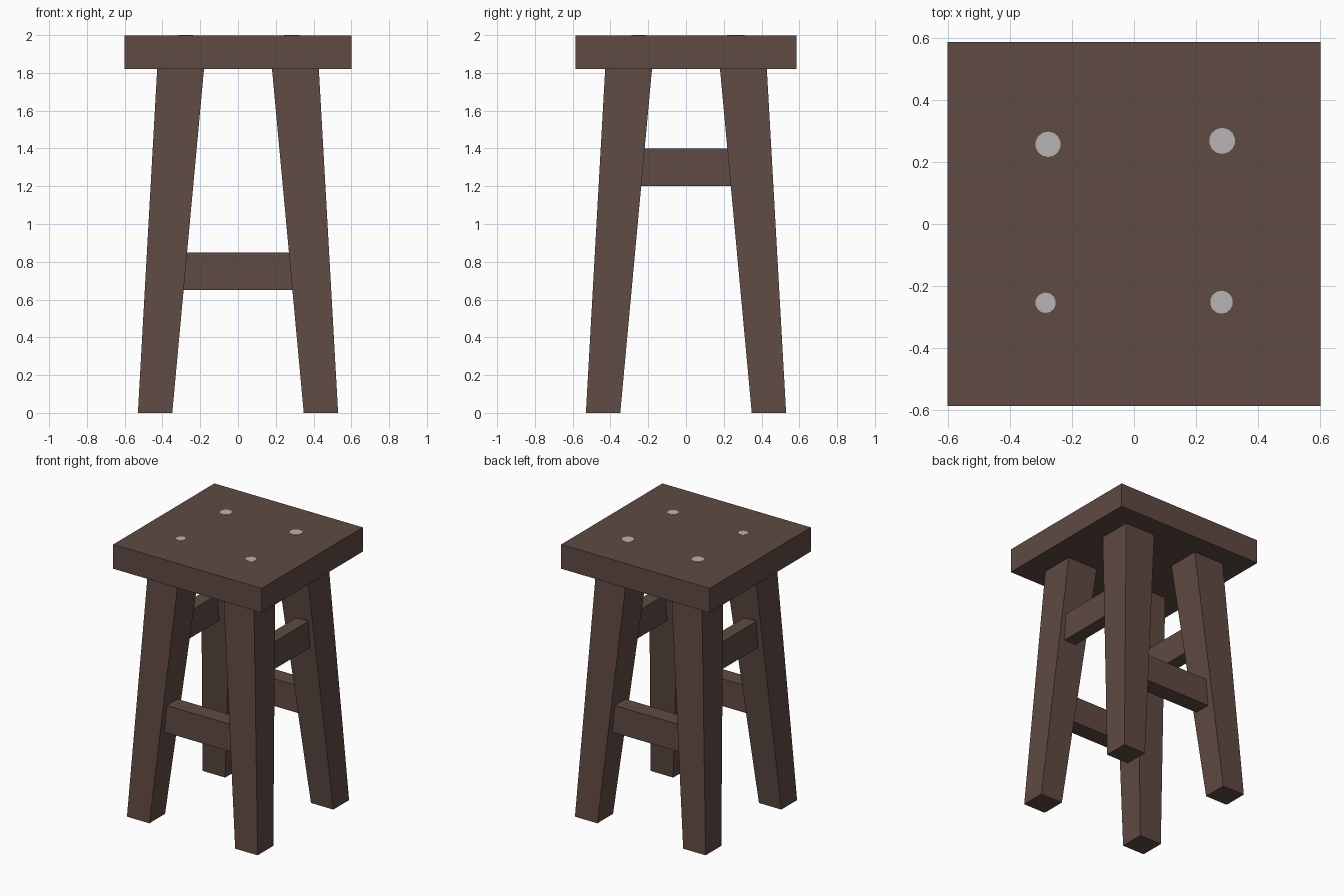
import bpy, bmesh, math

if "Cube" in bpy.data.objects:
    bpy.data.objects.remove(bpy.data.objects["Cube"])


def material(name, rgb):
    m = bpy.data.materials.new(name)
    m.diffuse_color = (*rgb, 1)
    m.use_nodes = True
    m.node_tree.nodes["Principled BSDF"].inputs["Base Color"].default_value = m.diffuse_color
    return m


wood = material("dark brown wood", (0.115, 0.068, 0.056))
metal = material("grey metal", (0.47, 0.455, 0.455))


def hull(name, corners, mat):
    """Convex solid from a handful of corner points."""
    bm = bmesh.new()
    for c in corners:
        bm.verts.new(c)
    bmesh.ops.convex_hull(bm, input=bm.verts)
    bmesh.ops.dissolve_limit(bm, angle_limit=0.002, verts=bm.verts, edges=bm.edges)
    bmesh.ops.recalc_face_normals(bm, faces=bm.faces)
    me = bpy.data.meshes.new(name)
    bm.to_mesh(me)
    bm.free()
    me.materials.append(mat)
    ob = bpy.data.objects.new(name, me)
    bpy.context.collection.objects.link(ob)


SEAT_Z = 1.82


def inner(z):
    """Distance from the centre to a leg's inner face at height z."""
    return 0.348 + (0.18 - 0.348) * z / SEAT_Z


# Seat slab
hull("seat", [(x, y, z) for x in (-0.602, 0.602) for y in (-0.586, 0.586)
              for z in (SEAT_Z, 1.998)], wood)

# Four splayed legs, thicker at the top
for sx, nx in ((-1, "left"), (1, "right")):
    for sy, ny in ((-1, "front"), (1, "back")):
        hull(f"{ny}_{nx}_leg",
             [(sx * x, sy * y, z) for z, lo, hi in ((0, 0.348, 0.53), (SEAT_Z, 0.18, 0.428))
              for x in (lo, hi) for y in (lo, hi)], wood)

# Stretchers: low ones at front and back, high ones at the sides
for s, low, high in ((-1, "front_stretcher", "left_stretcher"),
                     (1, "back_stretcher", "right_stretcher")):
    hull(low, [(e * (inner(z) + 0.015), s * y, z) for e in (-1, 1)
               for y in (0.315, 0.44) for z in (0.65, 0.85)], wood)
    hull(high, [(s * x, e * (inner(z) + 0.015), z) for e in (-1, 1)
                for x in (0.32, 0.418) for z in (1.2, 1.4)], wood)

# Nail heads on the seat
for i, (x, y, r) in enumerate(((-0.277, 0.257, 0.041), (0.284, 0.268, 0.042),
                               (-0.285, -0.254, 0.033), (0.282, -0.252, 0.037))):
    bpy.ops.mesh.primitive_cylinder_add(vertices=14, radius=r, depth=0.006,
                                        location=(x, y, 1.997))
    nail = bpy.context.object
    nail.name = f"nail_head_{i + 1}"
    nail.data.materials.append(metal)
